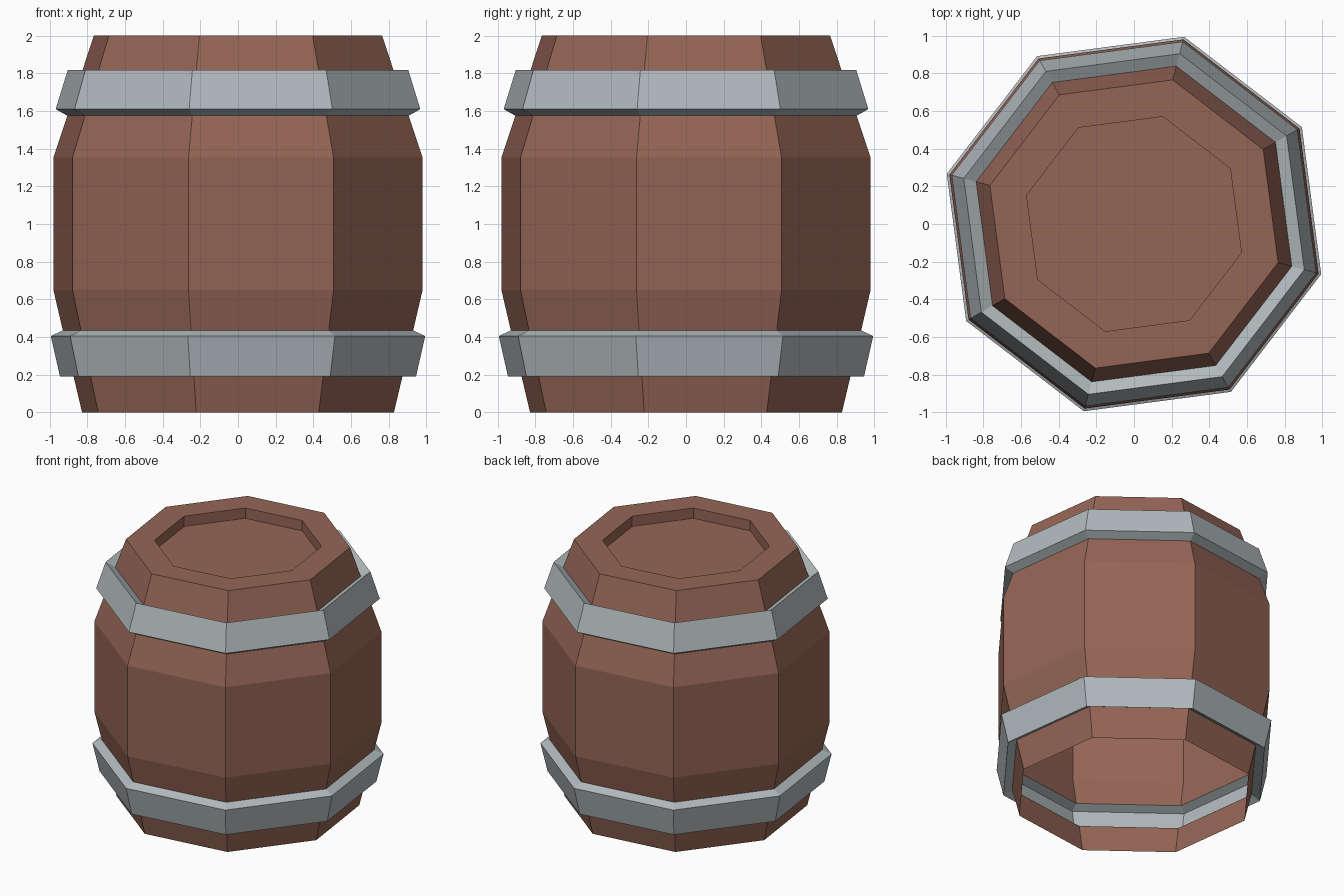
import bpy, bmesh, math

if "Cube" in bpy.data.objects:
    bpy.data.objects.remove(bpy.data.objects["Cube"])

SIDES = 8
START = math.radians(30)              # turn of the octagon
K = 1 / math.cos(math.radians(15))    # silhouette half-width -> corner radius


def material(name, rgb):
    m = bpy.data.materials.new(name)
    m.diffuse_color = (*rgb, 1)
    m.use_nodes = True
    m.node_tree.nodes["Principled BSDF"].inputs["Base Color"].default_value = m.diffuse_color
    return m


wood = material("brown wood", (0.30, 0.131, 0.092))
steel = material("grey metal", (0.44, 0.49, 0.508))


def shell(name, profile, mat, cap=False):
    """Sweep an open (half-width, z) profile round the octagon."""
    bm = bmesh.new()
    rings = []
    for w, z in profile:
        ring = []
        for i in range(SIDES):
            a = START + i * math.tau / SIDES
            ring.append(bm.verts.new((w * K * math.cos(a), w * K * math.sin(a), z)))
        rings.append(ring)
    for lo, hi in zip(rings, rings[1:]):
        for i in range(SIDES):
            j = (i + 1) % SIDES
            bm.faces.new((lo[i], lo[j], hi[j], hi[i]))
    if cap:
        bm.faces.new(rings[-1])
    me = bpy.data.meshes.new(name)
    bm.to_mesh(me)
    bm.free()
    me.materials.append(mat)
    ob = bpy.data.objects.new(name, me)
    bpy.context.collection.objects.link(ob)
    return ob


# Wooden staves: hollow, open underneath, interrupted where the hoops bulge out
shell("lower_staves", [(0.828, 0), (0.881, 0.225)], wood)
shell("middle_staves", [(0.93, 0.435), (0.98, 0.65), (0.98, 1.353), (0.906, 1.575)], wood)
# Upper staves with rim and recessed lid
shell("upper_staves_and_lid",
      [(0.838, 1.78), (0.765, 2.0), (0.57, 2.0), (0.57, 1.92)], wood, cap=True)

# Metal hoops, raised from the staves
shell("lower_hoop", [(0.881, 0.225), (0.945, 0.19), (0.994, 0.405), (0.93, 0.435)], steel)
shell("upper_hoop", [(0.906, 1.575), (0.968, 1.61), (0.904, 1.817), (0.838, 1.78)], steel)
